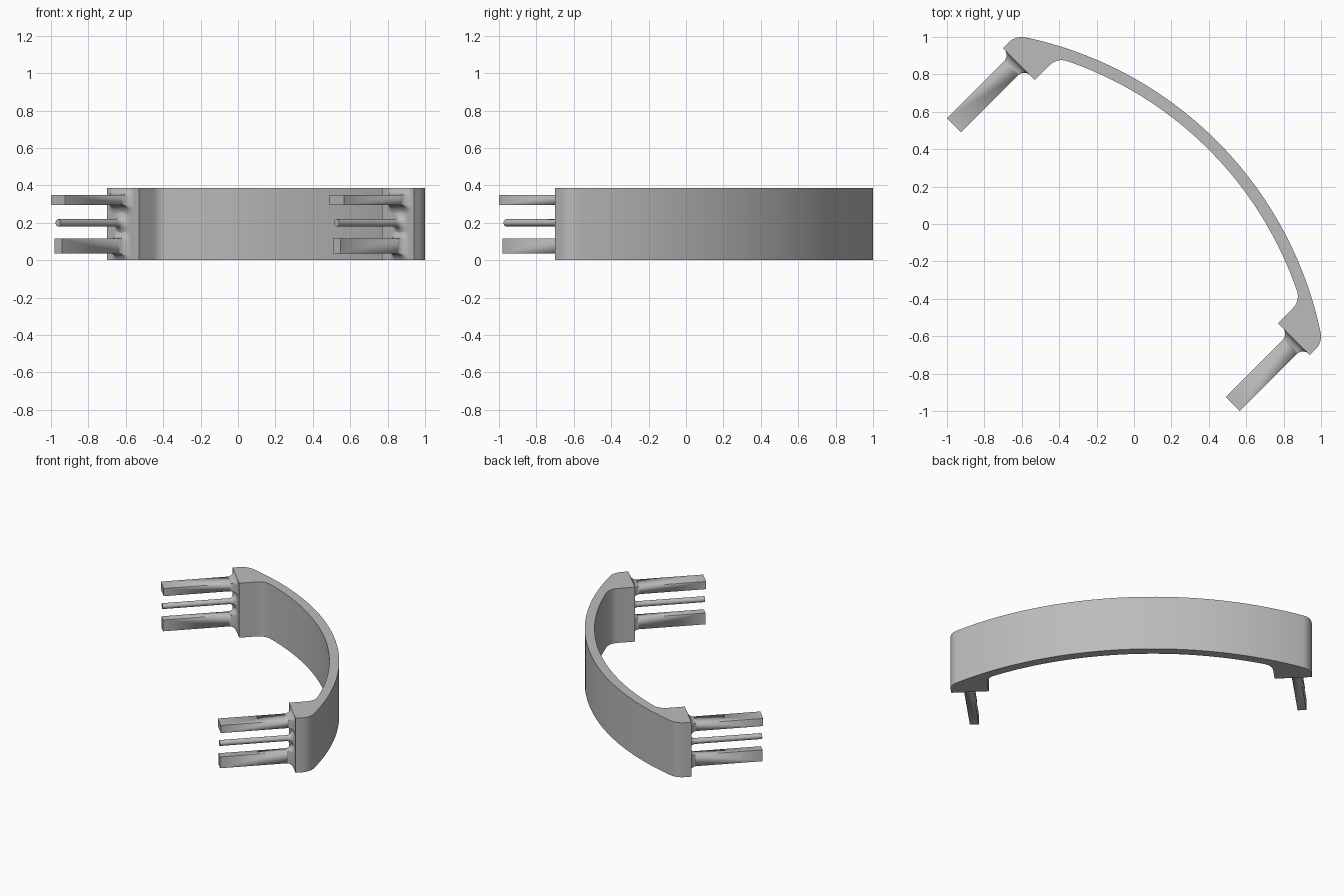
import bpy, bmesh
from math import sin, cos, pi, sqrt, radians, atan2

cube = bpy.data.objects.get("Cube")
if cube:
    bpy.data.objects.remove(cube, do_unlink=True)

H = 0.385                      # band height
BASE = 0.17                    # plane of the block undersides
CV, R_OUT, R_IN = -1.416, 2.043, 1.98   # bow centre and radii
U_OUT, U_IN = 1.16, 0.919      # block side walls

gray = bpy.data.materials.new("plain_gray")
gray.use_nodes = True
gray.diffuse_color = (0.5, 0.5, 0.5, 1)
gray.node_tree.nodes["Principled BSDF"].inputs["Base Color"].default_value = (0.5, 0.5, 0.5, 1)


def make_object(name, bm):
    """Finish a part; its local x axis runs along the bow, turned 45 degrees."""
    bmesh.ops.remove_doubles(bm, verts=bm.verts, dist=1e-5)
    bmesh.ops.recalc_face_normals(bm, faces=bm.faces)
    mesh = bpy.data.meshes.new(name)
    bm.to_mesh(mesh)
    bm.free()
    mesh.materials.append(gray)
    obj = bpy.data.objects.new(name, mesh)
    bpy.context.collection.objects.link(obj)
    obj.rotation_euler.z = radians(-45)
    bpy.ops.object.select_all(action='DESELECT')
    obj.select_set(True)
    bpy.context.view_layer.objects.active = obj
    bpy.ops.object.shade_smooth_by_angle(angle=radians(30))
    return obj


def arc(cu, cv, r, a0, a1, n):
    return [(cu + r * cos(a0 + (a1 - a0) * i / n),
             cv + r * sin(a0 + (a1 - a0) * i / n)) for i in range(n + 1)]


def corner(wall, radius, r):
    """Circle tangent to a side wall and to a bow arc: centre and contact angle."""
    cu = wall - r if wall == U_OUT else wall + r - 2 * r
    cv = CV + sqrt((radius - r) ** 2 - cu ** 2)
    return cu, cv, atan2(cv - CV, cu)


# Curved band with thickened end blocks: half outline, then mirrored
ro, ri = 0.10, 0.09
ou, ov, oa = corner(U_OUT, R_OUT, ro)
iu, iv, ia = corner(U_IN, R_IN, ri)
outer = arc(0, CV, R_OUT, pi / 2, oa, 24) + arc(ou, ov, ro, oa, 0, 8)[1:]
inner = arc(iu, iv, ri, 0, ia, 8) + arc(0, CV, R_IN, ia, pi / 2, 24)[1:]
half = outer + [(U_OUT, BASE), (U_IN, BASE)] + inner
outline = half + [(-u, v) for u, v in reversed(half[1:-1])]

bm = bmesh.new()
face = bm.faces.new([bm.verts.new((u, v, 0)) for u, v in outline])
top = bmesh.ops.extrude_face_region(bm, geom=[face])["geom"]
bmesh.ops.translate(bm, vec=(0, 0, H),
                    verts=[g for g in top if isinstance(g, bmesh.types.BMVert)])
make_object("curved_band", bm)


def section(bm, v, u, z, hw, hh, off):
    """Rectangle grown outwards by off with round corners, kept within the band."""
    ring = []
    for k, (su, sz) in enumerate([(1, 1), (-1, 1), (-1, -1), (1, -1)]):
        for p, q in arc(u + su * hw, z + sz * hh, off, k * pi / 2, (k + 1) * pi / 2, 6):
            ring.append(bm.verts.new((p, v, min(max(q, 0), H))))
    return ring


def prong(name, z, hw, hh, r0, flare, steps=7):
    """Straight prong that flares into the block, mirrored to the other end."""
    bm = bmesh.new()
    u = 1.0535
    rings = [section(bm, -0.307, u, z, hw, hh, r0)]
    for i in range(steps + 1):
        t = pi / 2 * i / steps
        rings.append(section(bm, BASE - flare + flare * sin(t), u, z, hw, hh,
                             r0 + flare * (1 - cos(t))))
    bm.faces.new(rings[0])
    for a, b in zip(rings, rings[1:]):
        for i in range(len(a)):
            j = (i + 1) % len(a)
            bm.faces.new((a[i], a[j], b[j], b[i]))
    obj = make_object(name, bm)
    obj.modifiers.new("other_end", 'MIRROR')


prong("upper_flat_prongs", 0.322, 0.0535, 0.027, 0, 0.045)
prong("middle_round_pins", 0.2, 0, 0, 0.019, 0.045)
prong("lower_upright_prongs", 0.075, 0.0285, 0.04, 0, 0.045)
